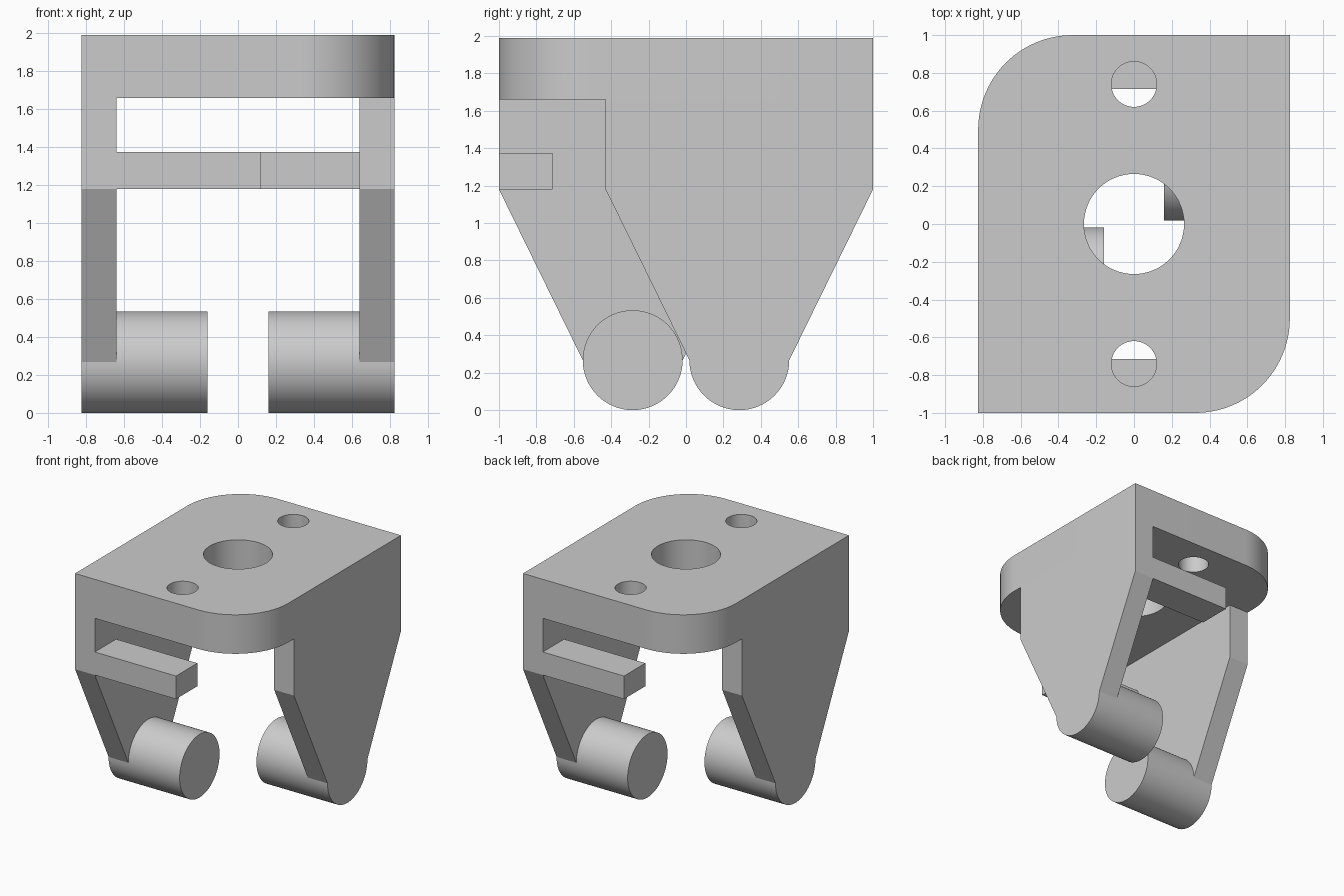
import bpy, bmesh, math
from mathutils import Vector, Matrix

if "Cube" in bpy.data.objects:
    bpy.data.objects.remove(bpy.data.objects["Cube"])

grey = bpy.data.materials.new("plain grey")
grey.use_nodes = True
colour = (0.6, 0.6, 0.6, 1)
grey.diffuse_color = colour
grey.node_tree.nodes["Principled BSDF"].inputs["Base Color"].default_value = colour

HALF_W, HALF_D = 0.825, 1.0          # overall half width and depth
INNER = 0.64                         # inner face of the legs
TOP, UNDER, KNEE, BAR_TOP = 1.99, 1.66, 1.18, 1.375
R, LEG_Y = 0.267, 0.285              # foot barrel radius and centre


def arc(cx, cy, r, start, end, n):
    """Points along an arc, angles in degrees, end point included."""
    angles = [math.radians(start + (end - start) * i / n) for i in range(n + 1)]
    return [(cx + r * math.cos(a), cy + r * math.sin(a)) for a in angles]


def circle(cx, cy, r):
    return arc(cx, cy, r, 0, 360, 64)[:-1]


def prism(name, outlines, low, high, axis):
    """Extrude (x, y) outlines along z, or (y, z) outlines along x.
    Outlines after the first one are holes."""
    bm = bmesh.new()
    for outline in outlines:
        if axis == "z":
            verts = [bm.verts.new((a, b, low)) for a, b in outline]
        else:
            verts = [bm.verts.new((low, a, b)) for a, b in outline]
        for i, vert in enumerate(verts):
            bm.edges.new((verts[i - 1], vert))
    if len(outlines) > 1:
        bmesh.ops.triangle_fill(bm, edges=bm.edges[:], use_beauty=True)
    else:
        bm.faces.new(verts)
    new = bmesh.ops.extrude_face_region(bm, geom=bm.faces[:])["geom"]
    shift = Vector((0, 0, high - low)) if axis == "z" else Vector((high - low, 0, 0))
    bmesh.ops.translate(bm, vec=shift, verts=[g for g in new if isinstance(g, bmesh.types.BMVert)])
    bmesh.ops.recalc_face_normals(bm, faces=bm.faces[:])
    mesh = bpy.data.meshes.new(name)
    bm.to_mesh(mesh)
    bm.free()
    mesh.materials.append(grey)
    return add_object(name, mesh)


def add_object(name, mesh):
    """Link a mesh into the scene, smoothing only its round surfaces."""
    obj = bpy.data.objects.new(name, mesh)
    bpy.context.collection.objects.link(obj)
    bpy.ops.object.select_all(action="DESELECT")
    obj.select_set(True)
    bpy.context.view_layer.objects.active = obj
    bpy.ops.object.shade_smooth_by_angle(angle=math.radians(20))
    return obj


def half_turn(obj, name):
    """Copy a part turned half way round the vertical axis."""
    mesh = obj.data.copy()
    mesh.transform(Matrix.Diagonal((-1, -1, 1, 1)))
    add_object(name, mesh)


# Top plate with two opposite rounded corners, a centre hole and two screw holes
CORNER = 0.5
side = [(HALF_W, HALF_D)]
side += arc(-HALF_W + CORNER, HALF_D - CORNER, CORNER, 90, 180, 24)
plate_outline = side + [(-x, -y) for x, y in side]
holes = [circle(0, 0, 0.265), circle(0, -0.74, 0.12), circle(0, 0.74, 0.12)]
prism("top_plate", [plate_outline] + holes, UNDER, TOP, "z")

# Left leg, tapering down to a round foot
leg_outline = [(-0.43, UNDER), (-0.43, KNEE)]
leg_outline += arc(LEG_Y, R, R, 180, 360, 32)
leg_outline += [(HALF_D, KNEE), (HALF_D, UNDER)]
left_leg = prism("left_leg", [leg_outline], INNER, HALF_W, "x")

# Barrel pointing inward from the foot
left_barrel = prism("left_barrel", [circle(LEG_Y, R, R)], 0.16, INNER, "x")

# Cross bar reaching in from the leg's outer edge
bar_outline = [(0.715, KNEE), (HALF_D, KNEE), (HALF_D, BAR_TOP), (0.715, BAR_TOP)]
back_bar = prism("back_bar", [bar_outline], -0.12, INNER, "x")

# The opposite side is the same parts given a half turn
half_turn(left_leg, "right_leg")
half_turn(left_barrel, "right_barrel")
half_turn(back_bar, "front_bar")
